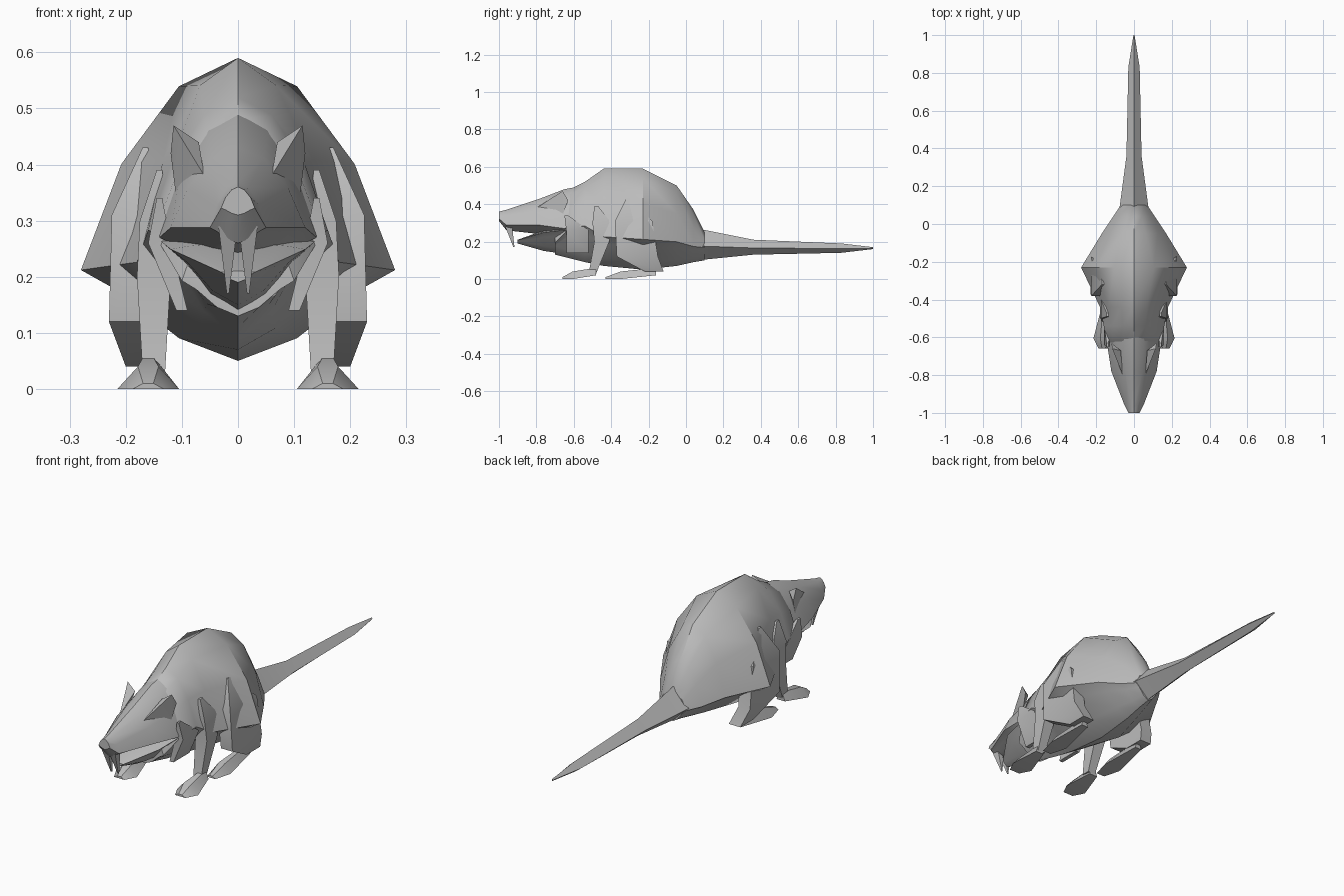
import bpy
import bmesh
from math import sin, cos, pi

default_cube = bpy.data.objects.get("Cube")
if default_cube:
    bpy.data.objects.remove(default_cube)

grey = bpy.data.materials.new("grey")
grey.use_nodes = True
grey.diffuse_color = (0.5, 0.5, 0.5, 1)
shader = next(node for node in grey.node_tree.nodes if node.type == 'BSDF_PRINCIPLED')
shader.inputs["Base Color"].default_value = grey.diffuse_color


def finish(name, bm, mirrored):
    """Turn the mesh under construction into a shaded object."""
    bmesh.ops.recalc_face_normals(bm, faces=bm.faces)
    mesh = bpy.data.meshes.new(name)
    bm.to_mesh(mesh)
    bm.free()
    mesh.materials.append(grey)
    part = bpy.data.objects.new(name, mesh)
    bpy.context.collection.objects.link(part)
    if mirrored:
        part.modifiers.new("Mirror", 'MIRROR').use_axis[0] = True
    bpy.ops.object.select_all(action='DESELECT')
    part.select_set(True)
    bpy.context.view_layer.objects.active = part
    bpy.ops.object.shade_smooth_by_angle(angle=pi / 5)


def loft(name, *rings, mirrored=False):
    """Skin a row of rings and close both ends."""
    bm = bmesh.new()
    loops = [[bm.verts.new(point) for point in ring] for ring in rings]
    for near, far in zip(loops, loops[1:]):
        for i in range(len(near)):
            bm.faces.new((near[i - 1], near[i], far[i], far[i - 1]))
    bm.faces.new(loops[0])
    bm.faces.new(loops[-1])
    finish(name, bm, mirrored)


def section(y, top, bottom, width, sag, sides=12):
    """Cross-section, domed above its widest line and keeled below it."""
    middle = bottom + (top - bottom) * sag
    ring = []
    for step in range(sides):
        angle = step * 2 * pi / sides
        rise = cos(angle)
        x = width * sin(angle) * (1 - abs(rise) / 3.5)
        lift = rise * (top - middle) if rise > 0 else rise * rise * (bottom - middle)
        ring.append((x, y, middle + lift))
    return ring


def torso(y, top, bottom, width):
    return section(y, top, bottom, width, sag=0.3)


def neck(y, top, bottom, width):
    return section(y, top, bottom, width, sag=0.45)


def muzzle(y, top, bottom, width):
    return section(y, top, bottom, width, sag=0.25)


def jaw(y, top, bottom, width):
    return section(y, top, bottom, width, sag=0.9)


def diamond(y, top, bottom, width):
    return section(y, top, bottom, width, sag=0.45, sides=4)


def block(x, y, z, width, depth):
    """Level four-sided ring given by its half sizes."""
    corners = ((-1, -1), (1, -1), (1, 1), (-1, 1))
    return [(x + side * width, y + end * depth, z) for side, end in corners]


def foot(name, x, heel, toe, spread):
    """Wedge that widens towards the toes and ends in a thin tip."""
    def slice_at(along, wide, low, high):
        y = heel + (toe - heel) * along
        half = spread * wide
        return [(x - half, y, low), (x + half, y, low),
                (x + half / 3, y, high), (x - half / 3, y, high)]
    loft(name,
         slice_at(along=0, wide=0.4, low=0.02, high=0.06),
         slice_at(along=0.7, wide=1, low=0, high=0.04),
         slice_at(along=1, wide=0.5, low=0, high=0.01),
         mirrored=True)


# Body: chest, hump and rump
loft("body",
     torso(y=-0.7, top=0.34, bottom=0.13, width=0.1),
     neck(y=-0.62, top=0.48, bottom=0.11, width=0.15),
     neck(y=-0.54, top=0.52, bottom=0.09, width=0.16),
     torso(y=-0.44, top=0.59, bottom=0.07, width=0.18),
     torso(y=-0.23, top=0.59, bottom=0.05, width=0.28),
     torso(y=-0.05, top=0.5, bottom=0.07, width=0.17),
     torso(y=0.04, top=0.37, bottom=0.09, width=0.11),
     neck(y=0.1, top=0.25, bottom=0.1, width=0.07))

# Four-sided tail
loft("tail",
     diamond(y=0.06, top=0.27, bottom=0.1, width=0.08),
     diamond(y=0.36, top=0.21, bottom=0.13, width=0.04),
     diamond(y=0.83, top=0.19, bottom=0.14, width=0.03),
     diamond(y=1, top=0.17, bottom=0.16, width=0.003))

# Upper head and snout
loft("head",
     muzzle(y=-1, top=0.36, bottom=0.31, width=0.03),
     muzzle(y=-0.96, top=0.37, bottom=0.26, width=0.05),
     muzzle(y=-0.78, top=0.43, bottom=0.24, width=0.12),
     muzzle(y=-0.65, top=0.48, bottom=0.2, width=0.14),
     neck(y=-0.54, top=0.5, bottom=0.15, width=0.14))

# Open lower jaw
loft("lower_jaw",
     jaw(y=-0.9, top=0.21, bottom=0.19, width=0.03),
     jaw(y=-0.76, top=0.26, bottom=0.15, width=0.12),
     jaw(y=-0.62, top=0.28, bottom=0.13, width=0.14))

# Long upper teeth
loft("incisors",
     block(x=0.018, y=-0.95, z=0.29, width=0.017, depth=0.02),
     block(x=0.018, y=-0.92, z=0.17, width=0.002, depth=0.003),
     mirrored=True)

# Ears: thin leaves leaning back from the cheeks
ear = bmesh.new()
tip, back, cheek, crown, front = [ear.verts.new(point) for point in (
    (0.115, -0.66, 0.47), (0.12, -0.63, 0.42), (0.11, -0.66, 0.34),
    (0.07, -0.67, 0.44), (0.06, -0.8, 0.38))]
bmesh.ops.convex_hull(ear, input=[tip, back, cheek, crown, front])
finish("ears", ear, mirrored=True)

# Skin folds between neck and shoulder
loft("neck_folds",
     block(x=0.14, y=-0.64, z=0.34, width=0.005, depth=0.01),
     block(x=0.14, y=-0.58, z=0.26, width=0.02, depth=0.06),
     block(x=0.1, y=-0.58, z=0.14, width=0.01, depth=0.06),
     mirrored=True)

# Front legs, shoulder to wrist
loft("front_legs",
     block(x=0.14, y=-0.48, z=0.39, width=0.005, depth=0.01),
     block(x=0.15, y=-0.45, z=0.3, width=0.025, depth=0.05),
     block(x=0.15, y=-0.45, z=0.2, width=0.03, depth=0.04),
     block(x=0.15, y=-0.5, z=0.03, width=0.02, depth=0.02),
     mirrored=True)

# Hind legs, haunch to ankle
loft("hind_legs",
     block(x=0.165, y=-0.31, z=0.43, width=0.005, depth=0.01),
     block(x=0.19, y=-0.28, z=0.31, width=0.035, depth=0.1),
     block(x=0.2, y=-0.26, z=0.12, width=0.03, depth=0.11),
     block(x=0.17, y=-0.17, z=0.04, width=0.03, depth=0.05),
     mirrored=True)

foot("front_feet", x=0.16, heel=-0.48, toe=-0.66, spread=0.055)
foot("hind_feet", x=0.16, heel=-0.16, toe=-0.43, spread=0.045)
